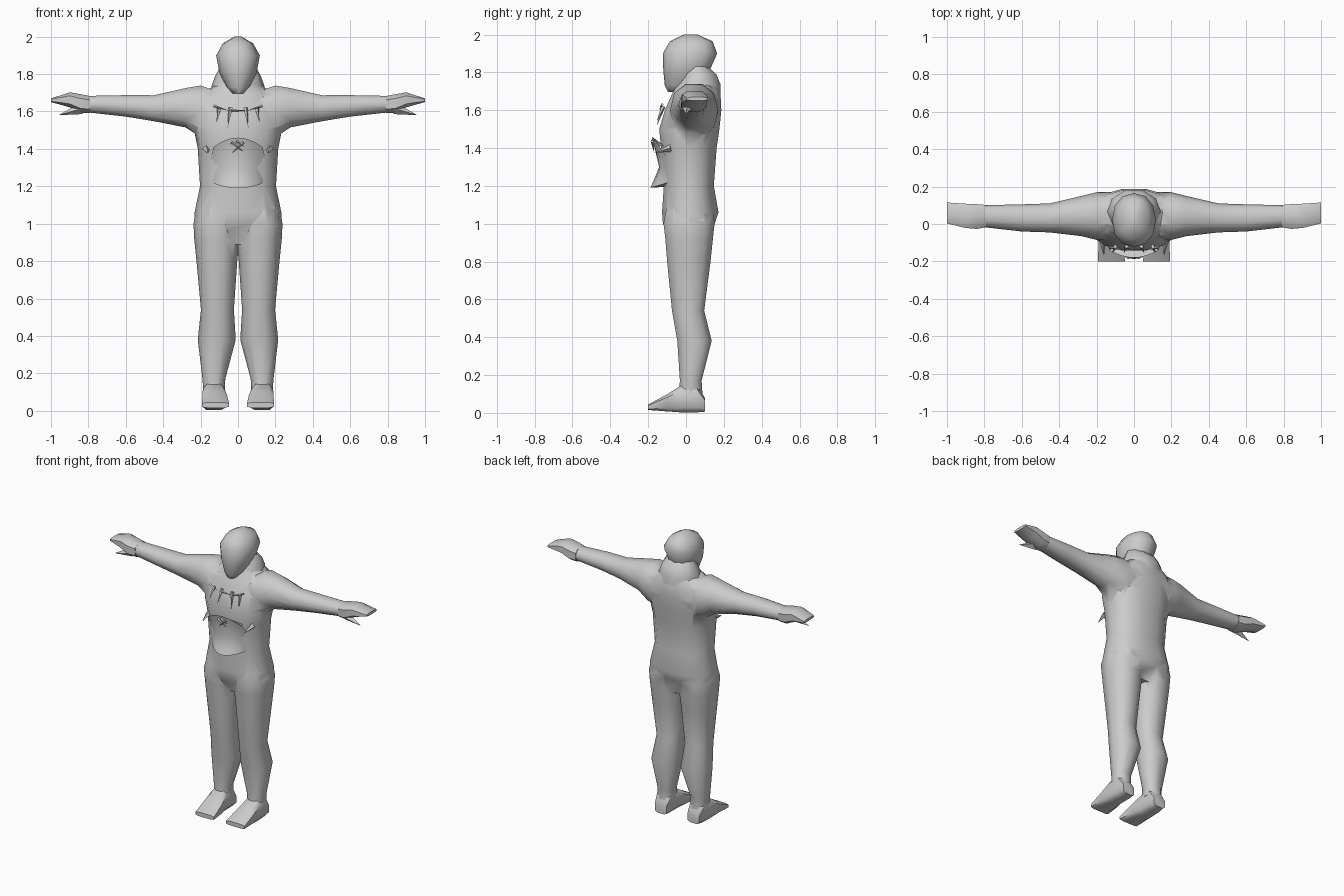
import bpy, bmesh, math
from mathutils import Vector

if "Cube" in bpy.data.objects:
    bpy.data.objects.remove(bpy.data.objects["Cube"])

grey = bpy.data.materials.new("plain grey")
grey.diffuse_color = (0.6, 0.6, 0.6, 1)
grey.use_nodes = True
grey.node_tree.nodes["Principled BSDF"].inputs["Base Color"].default_value = grey.diffuse_color


def finish(name, bm, angle=60):
    bmesh.ops.recalc_face_normals(bm, faces=bm.faces)
    me = bpy.data.meshes.new(name)
    bm.to_mesh(me)
    bm.free()
    me.materials.append(grey)
    ob = bpy.data.objects.new(name, me)
    bpy.context.collection.objects.link(ob)
    smooth(ob, angle)
    return ob


def smooth(ob, angle):
    bpy.ops.object.select_all(action='DESELECT')
    ob.select_set(True)
    bpy.context.view_layer.objects.active = ob
    bpy.ops.object.shade_smooth_by_angle(angle=math.radians(angle))


def loft(name, axis, rows, n=10, power=1.0, caps=True, side=1, angle=60):
    """Rows are (position along axis, min and max of the two other axes)."""
    bm = bmesh.new()
    others = [i for i in range(3) if i != axis]
    rings = []
    for t, a0, a1, b0, b1 in rows:
        ring = []
        for k in range(n):
            u = 2 * math.pi * (k + 0.5 * (n == 8)) / n
            c, s = math.cos(u), math.sin(u)
            p = Vector()
            p[axis] = t
            p[others[0]] = (a0 + a1) / 2 + (a1 - a0) / 2 * math.copysign(abs(c) ** power, c)
            p[others[1]] = (b0 + b1) / 2 + (b1 - b0) / 2 * math.copysign(abs(s) ** power, s)
            p.x *= side
            ring.append(bm.verts.new(p))
        rings.append(ring)
    for r, q in zip(rings, rings[1:]):
        for k in range(n):
            bm.faces.new((r[k], r[(k + 1) % n], q[(k + 1) % n], q[k]))
    if caps:
        bm.faces.new(rings[0])
        bm.faces.new(rings[-1])
    return finish(name, bm, angle)


def spike(name, base, tip, r):
    bm = bmesh.new()
    base, tip = Vector(base), Vector(tip)
    q = (tip - base).to_track_quat('Z', 'Y')
    ring = [bm.verts.new(base + q @ Vector((r * math.cos(a), r * math.sin(a), 0)))
            for a in (0, math.pi / 2, math.pi, 1.5 * math.pi)]
    top = bm.verts.new(tip)
    bm.faces.new(ring)
    for k in range(4):
        bm.faces.new((ring[k], ring[(k + 1) % 4], top))
    return finish(name, bm, 20)


# Torso, from hips to neck
body = loft("body", 2, [
    (0.89, -.13, .13, -.07, .11), (1.0, -.235, .235, -.125, .155),
    (1.06, -.232, .232, -.13, .175), (1.2, -.203, .203, -.12, .15),
    (1.4, -.215, .215, -.135, .165), (1.5, -.235, .235, -.145, .18),
    (1.6, -.235, .235, -.115, .19), (1.69, -.2, .2, -.075, .185),
    (1.75, -.11, .11, -.04, .16), (1.8, -.07, .07, -.03, .13)], n=14, power=.85)

# Legs and arms
limbs = []
for s in (1, -1):
    limbs.append(loft("leg", 2, [
        (0.1, .07, .185, -.04, .09), (0.17, .068, .19, -.035, .085),
        (0.38, .012, .215, -.05, .14), (0.54, .022, .198, -.078, .1),
        (0.8, .004, .222, -.105, .135), (0.92, -.008, .234, -.115, .148),
        (1.0, -.012, .238, -.125, .157), (1.08, -.012, .22, -.11, .15)], side=s, power=.9))
    limbs.append(loft("arm", 0, [
        (.1, -.09, .17, 1.44, 1.71), (.2, -.085, .17, 1.455, 1.745),
        (.28, -.065, .15, 1.51, 1.73), (.45, -.045, .11, 1.545, 1.69),
        (.6, -.04, .105, 1.57, 1.69), (.82, -.015, .1, 1.595, 1.685)], side=s, power=.9))

# Weld the limbs to the torso
for limb in limbs:
    m = body.modifiers.new("weld", 'BOOLEAN')
    m.operation = 'UNION'
    m.solver = 'EXACT'
    m.object = limb
dg = bpy.context.evaluated_depsgraph_get()
body_mesh = bpy.data.meshes.new_from_object(body.evaluated_get(dg))
body.modifiers.clear()
body.data = body_mesh
for limb in limbs:
    bpy.data.objects.remove(limb)
smooth(body, 70)

# Head
loft("head", 2, [
    (1.695, -.03, .03, -.095, .0), (1.73, -.065, .065, -.112, .1),
    (1.81, -.1, .1, -.12, .125), (1.9, -.117, .117, -.122, .165),
    (1.965, -.08, .08, -.085, .14), (2.0, -.02, .02, -.01, .06)], n=12, power=.9)

# Raised collar behind the neck
loft("collar", 2, [
    (1.66, -.16, .16, -.09, .19), (1.74, -.14, .14, -.05, .187),
    (1.79, -.122, .122, -.03, .165), (1.83, -.1, .1, .0, .12)], n=10, caps=False)

for s in (1, -1):
    # Feet with flat soles
    loft("foot", 1, [
        (.1, s * .08, s * .175, .005, .08), (.06, s * .072, s * .185, 0, .15),
        (-.03, s * .07, s * .19, 0, .145), (-.1, s * .055, s * .193, .006, .1),
        (-.2, s * .045, s * .195, .015, .045)], n=8, power=.5, angle=50)
    # Mitten hands and thumbs
    loft("hand", 0, [
        (.79, -.02, .105, 1.59, 1.685), (.84, -.03, .11, 1.59, 1.695),
        (.9, -.025, .112, 1.62, 1.705), (1.0, .0, .118, 1.65, 1.67)],
        n=8, power=.7, side=s, angle=50)
    spike("thumb", (s * .84, .01, 1.615), (s * .96, .0, 1.58), .03)
    # Torn shirt shards at the waist
    spike("waist_shard", (s * .17, -.08, 1.4), (s * .16, -.17, 1.375), .02)
    # Claw necklace teeth
    for x, z in ((.105, 1.54), (.045, 1.515)):
        spike("claw", (s * (x - .005), -.12, 1.62), (s * (x + .01), -.155, z), .012)

# Necklace cord
for x0, z0, x1, z1 in ((-.13, 1.63, -.05, 1.605), (-.05, 1.605, .05, 1.605), (.13, 1.63, .05, 1.605)):
    spike("necklace_cord", (x0, -.125, z0), (x1, -.14, z1), .008)

# Belly flap: rows of (z, rise at the middle, half width, y at middle, y at the edge)
bm = bmesh.new()
grid = []
for z, rise, w, yc, ye in ((1.41, .02, .11, -.14, -.11), (1.41, .05, .13, -.18, -.14),
                           (1.3, .0, .16, -.142, -.07), (1.24, -.01, .18, -.17, -.04),
                           (1.235, -.045, .175, -.188, -.035), (1.235, -.04, .16, -.11, -.03)):
    grid.append([bm.verts.new((w * i / 4, yc + (ye - yc) * (i / 4) ** 2,
                               z + rise * (1 - (i / 4) ** 2))) for i in range(-4, 5)])
for r, q in zip(grid, grid[1:]):
    for i in range(8):
        bm.faces.new((r[i], r[i + 1], q[i + 1], q[i]))
finish("belly_flap", bm, 45)

# Small crossed knot on the belly
for a, b in (((-.035, 1.435), (.03, 1.385)), ((.03, 1.435), (-.03, 1.38)), ((-.01, 1.44), (.035, 1.41))):
    spike("belly_knot", (a[0], -.178, a[1]), (b[0], -.17, b[1]), .009)
